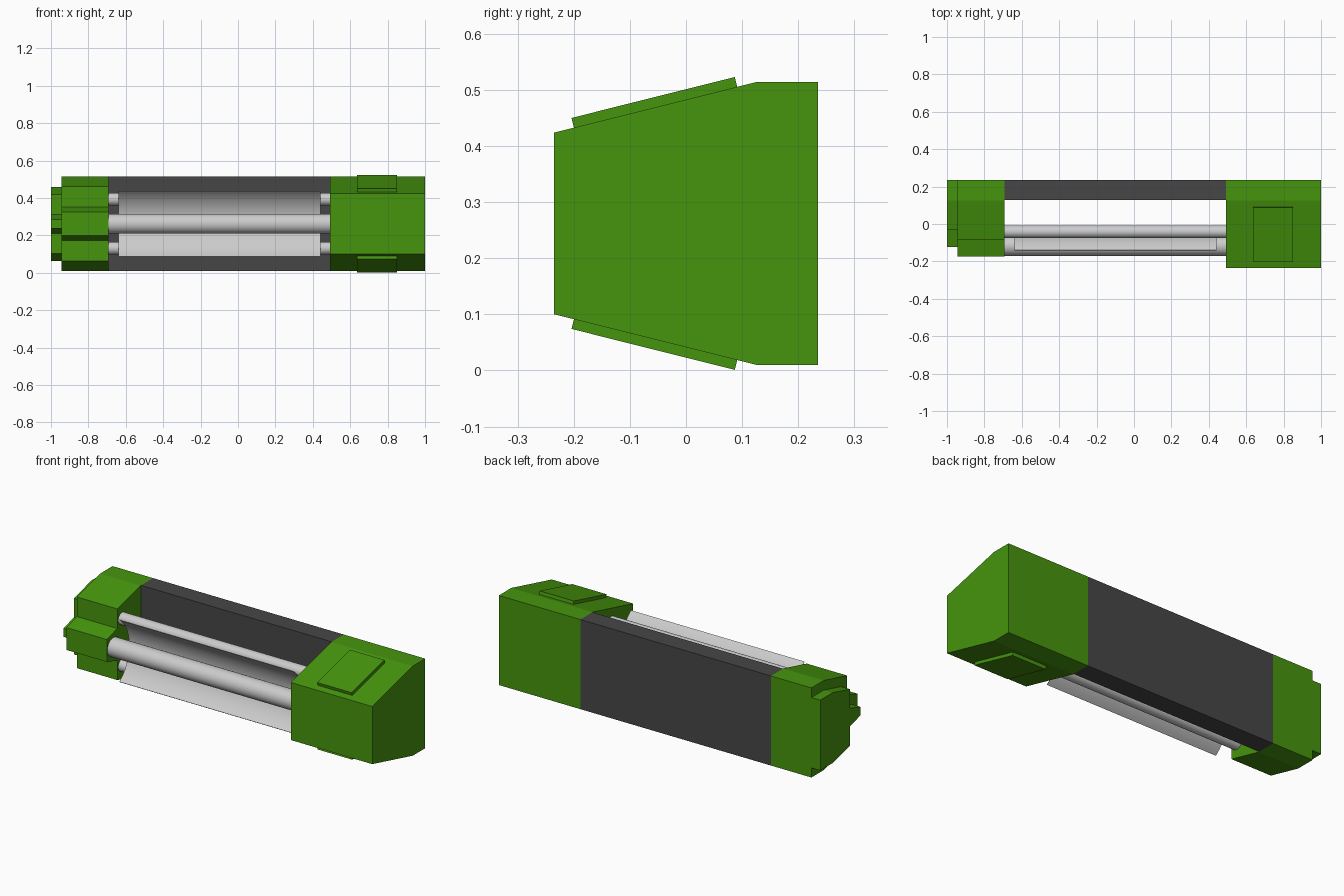
import bpy, bmesh, math

if "Cube" in bpy.data.objects:
    bpy.data.objects.remove(bpy.data.objects["Cube"])

MID = 0.262  # height of the horizontal symmetry plane


def material(name, rgb):
    m = bpy.data.materials.new(name)
    m.diffuse_color = (*rgb, 1)
    m.use_nodes = True
    m.node_tree.nodes["Principled BSDF"].inputs["Base Color"].default_value = m.diffuse_color
    return m


green = material("green", (0.061, 0.30, 0.004))
dark = material("dark_grey", (0.062, 0.062, 0.062))


def finish(name, bm, mat=None):
    bmesh.ops.recalc_face_normals(bm, faces=bm.faces)
    me = bpy.data.meshes.new(name)
    bm.to_mesh(me)
    bm.free()
    ob = bpy.data.objects.new(name, me)
    bpy.context.collection.objects.link(ob)
    if mat:
        me.materials.append(mat)
    return ob


def extrude_x(name, pts, x0, x1, mat=None):
    """Extrude a closed (y, z) profile from x0 to x1."""
    bm = bmesh.new()
    face = bm.faces.new([bm.verts.new((x0, y, z)) for y, z in pts])
    new = bmesh.ops.extrude_face_region(bm, geom=[face])["geom"]
    bmesh.ops.translate(bm, vec=(x1 - x0, 0, 0),
                        verts=[v for v in new if isinstance(v, bmesh.types.BMVert)])
    return finish(name, bm, mat)


def flip(pts):
    return [(y, 2 * MID - z) for y, z in reversed(pts)]


def shade_smooth(ob):
    bpy.ops.object.select_all(action='DESELECT')
    ob.select_set(True)
    bpy.context.view_layer.objects.active = ob
    bpy.ops.object.shade_smooth_by_angle(angle=math.radians(40))


def rod(name, y, z, r):
    circle = [(y + r * math.cos(a), z + r * math.sin(a))
              for a in (2 * math.pi * i / 32 for i in range(32))]
    shade_smooth(extrude_x(name, circle, -0.70, 0.50))


# Right housing: tapered block
half = [(0.235, 0.514), (0.125, 0.514), (-0.235, 0.424)]
extrude_x("right_housing", half + flip(half), 0.493, 1.0, green)

# Raised plates on the sloped faces
plate = [(-0.204, 0.450), (0.087, 0.523), (0.092, 0.502), (-0.199, 0.430)]
extrude_x("upper_plate", plate, 0.637, 0.85, green)
extrude_x("lower_plate", flip(plate), 0.637, 0.85, green)

# Left housing with protruding nose, and its smaller end cap
half = [(0.235, 0.514), (0.125, 0.514), (-0.083, 0.462),
        (-0.083, 0.352), (-0.175, 0.325)]
extrude_x("left_housing", half + flip(half), -0.945, -0.693, green)
half = [(0.235, 0.46), (0.125, 0.46), (-0.03, 0.42),
        (-0.03, 0.313), (-0.122, 0.286)]
extrude_x("left_end_cap", half + flip(half), -1.0, -0.945, green)

# Back panel joining the housings
half = [(0.235, 0.514), (0.128, 0.514)]
extrude_x("back_panel", half + flip(half), -0.693, 0.493, dark)

# Long rods
rod("main_rod", -0.118, MID, 0.053)
rod("upper_rod", -0.041, 0.393, 0.034)
rod("lower_rod", -0.041, 2 * MID - 0.393, 0.034)

# Curved reflector behind the main rod, open to the front
R, cy, span, t = 0.219, -0.269, math.asin(0.176 / 0.219), 0.003
angles = [-span + 2 * span * i / 24 for i in range(25)]
arc = [(cy + R * math.cos(a), MID + R * math.sin(a)) for a in angles]
arc += [(cy + (R - t) * math.cos(a), MID + (R - t) * math.sin(a)) for a in reversed(angles)]
shade_smooth(extrude_x("reflector", arc, -0.64, 0.44))
